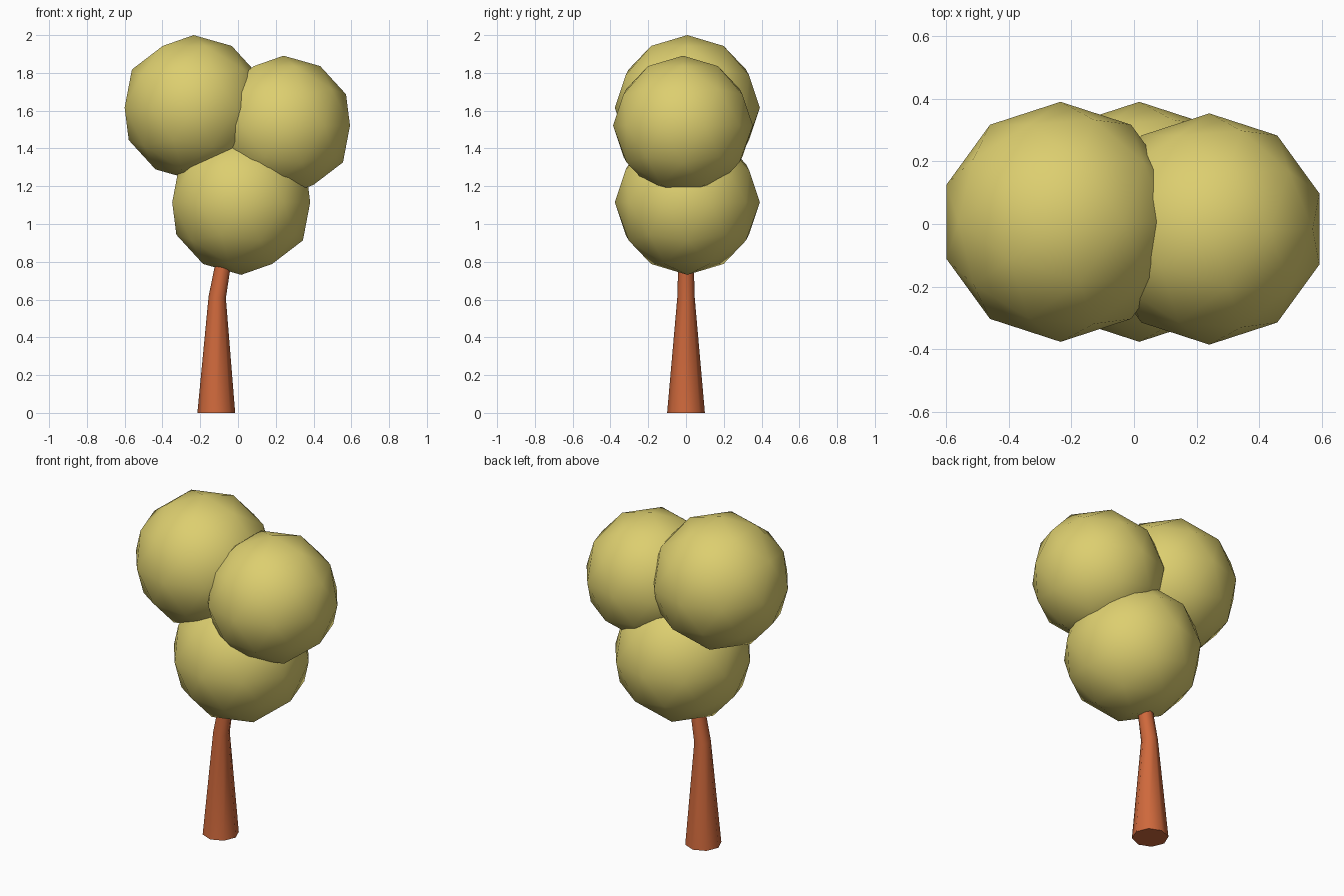
import bpy, bmesh, math

if "Cube" in bpy.data.objects:
    bpy.data.objects.remove(bpy.data.objects["Cube"])


def material(name, color):
    m = bpy.data.materials.new(name)
    m.diffuse_color = (*color, 1)
    m.use_nodes = True
    m.node_tree.nodes["Principled BSDF"].inputs["Base Color"].default_value = m.diffuse_color
    return m


leaf_mat = material("leaf", (0.72, 0.62, 0.16))
bark_mat = material("bark", (0.62, 0.14, 0.045))

# Foliage: three overlapping low-poly balls
foliage = [
    ("foliage_left", (-0.235, 0.007, 1.616), 0.384),
    ("foliage_right", (0.241, -0.016, 1.521), 0.37),
    ("foliage_lower", (0.017, 0.007, 1.115), 0.384),
]
for name, centre, radius in foliage:
    bpy.ops.mesh.primitive_ico_sphere_add(subdivisions=2, radius=radius, location=centre)
    ball = bpy.context.object
    ball.name = name
    ball.data.materials.append(leaf_mat)
    bpy.ops.object.shade_smooth()

# Trunk: tapered octagonal rings (x, z, radius, tilt) with a bend near the top
SIDES = 8
rings = [(-0.115, 0.0, 0.1, 0.0), (-0.11, 0.612, 0.046, 0.1), (-0.05, 0.95, 0.037, 0.17)]
bm = bmesh.new()
loops = []
for x, z, r, tilt in rings:
    loop = []
    for i in range(SIDES):
        a = 2 * math.pi * i / SIDES
        u, v = r * math.cos(a), r * math.sin(a)
        loop.append(bm.verts.new((x + u * math.cos(tilt), v, z - u * math.sin(tilt))))
    loops.append(loop)
for low, high in zip(loops, loops[1:]):
    for i in range(SIDES):
        j = (i + 1) % SIDES
        bm.faces.new((low[i], low[j], high[j], high[i]))
bm.faces.new(loops[0][::-1])
bm.faces.new(loops[-1])
mesh = bpy.data.meshes.new("trunk")
bm.to_mesh(mesh)
bm.free()
trunk = bpy.data.objects.new("trunk", mesh)
bpy.context.collection.objects.link(trunk)
mesh.materials.append(bark_mat)

# Smooth sides, sharp rim at the base
bpy.ops.object.select_all(action='DESELECT')
trunk.select_set(True)
bpy.context.view_layer.objects.active = trunk
bpy.ops.object.shade_smooth_by_angle(angle=math.radians(60))
